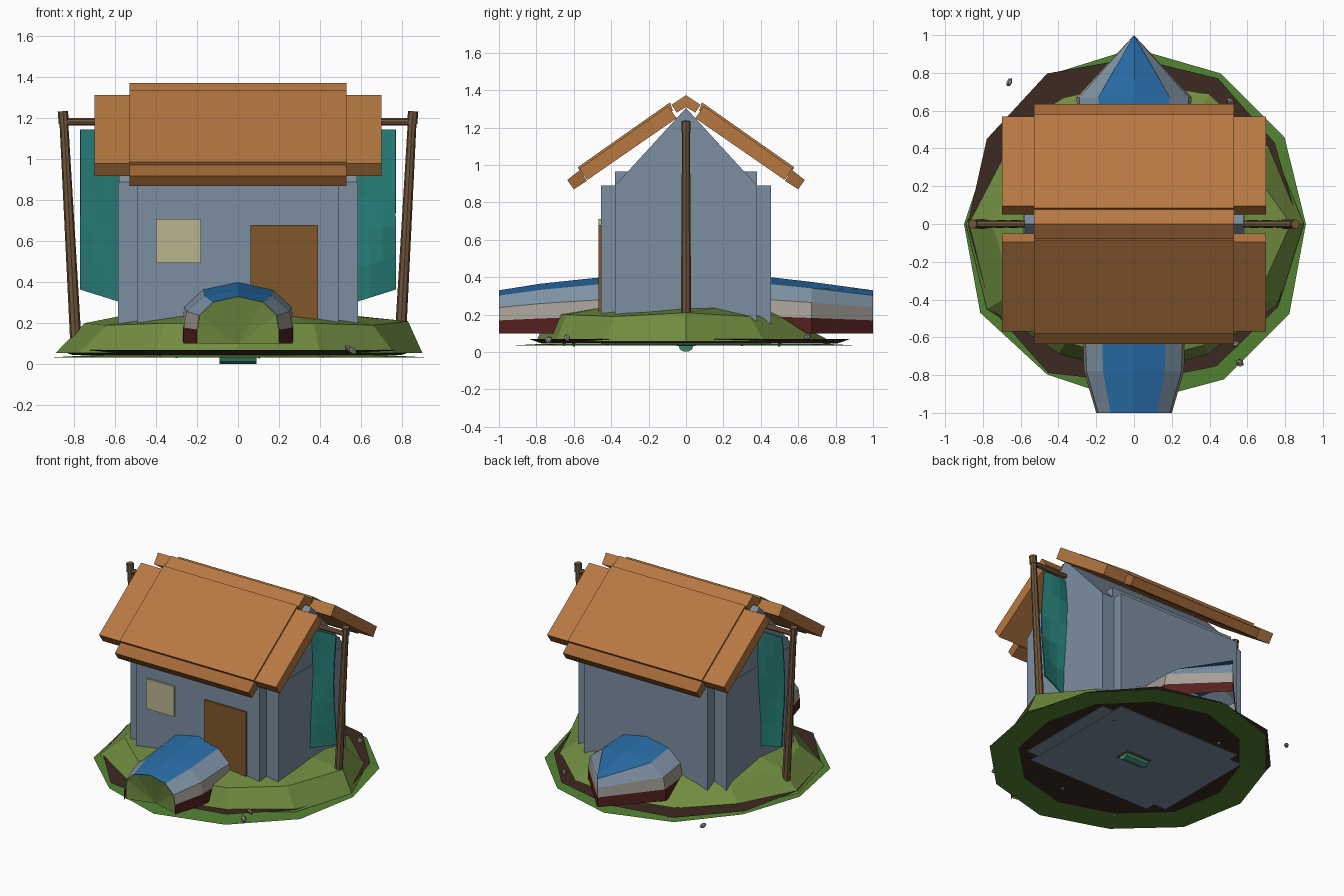
import bpy, math, random
from mathutils import Vector

if "Cube" in bpy.data.objects:
    bpy.data.objects.remove(bpy.data.objects["Cube"])

random.seed(4)


def mat(name, r, g, b):
    m = bpy.data.materials.new(name)
    m.diffuse_color = [(c / 255) ** 2.2 for c in (r, g, b)] + [1]
    m.use_nodes = True
    m.node_tree.nodes["Principled BSDF"].inputs["Base Color"].default_value = m.diffuse_color
    return m


GRASS = mat("grass", 112, 140, 66)
RIM = mat("rim_grass", 84, 130, 54)
DIRT = mat("dirt", 62, 46, 38)
WALL = mat("wall", 122, 141, 158)
ROOF = mat("roof", 182, 120, 68)
TRIM = mat("roof_trim", 160, 104, 58)
DOOR = mat("door", 128, 88, 46)
GLASS = mat("window", 186, 178, 142)
WOOD = mat("wood", 112, 86, 60)
CLOTH = mat("cloth", 42, 122, 116)
STONE = mat("stone", 140, 138, 132)
GREEN = mat("keel_green", 60, 130, 105)
BANDS = [mat("stream_red", 84, 38, 36), mat("stream_foam", 165, 158, 150),
         mat("stream_pale", 130, 150, 168), mat("stream_blue", 44, 108, 165)]


def mesh(name, verts, faces, *mats):
    me = bpy.data.meshes.new(name)
    me.from_pydata(verts, [], faces)
    for m in mats:
        me.materials.append(m)
    ob = bpy.data.objects.new(name, me)
    bpy.context.collection.objects.link(ob)
    return ob


def fix_normals(ob):
    import bmesh
    bm = bmesh.new()
    bm.from_mesh(ob.data)
    bmesh.ops.recalc_face_normals(bm, faces=bm.faces)
    bm.to_mesh(ob.data)
    bm.free()
    return ob


def loft(name, rings, m, cap_start=True, cap_end=True):
    """Join closed rings of equal length into a skin."""
    n = len(rings[0])
    verts = [v for r in rings for v in r]
    faces = [(k * n + i, k * n + (i + 1) % n, (k + 1) * n + (i + 1) % n, (k + 1) * n + i)
             for k in range(len(rings) - 1) for i in range(n)]
    if cap_start:
        faces.append(tuple(reversed(range(n))))
    if cap_end:
        faces.append(tuple(range(len(verts) - n, len(verts))))
    return fix_normals(mesh(name, verts, faces, m))


def prism(name, yz, x0, x1, m):
    return loft(name, [[(x, y, z) for y, z in yz] for x in (x0, x1)], m)


def box(name, x0, x1, y0, y1, z0, z1, m):
    return prism(name, [(y0, z0), (y1, z0), (y1, z1), (y0, z1)], x0, x1, m)


def rod(name, a, b, r0, r1, m, n=8):
    a, b = Vector(a), Vector(b)
    q = (b - a).to_track_quat('Z', 'Y')
    ring = [Vector((math.cos(t), math.sin(t), 0)) for t in (2 * math.pi * i / n for i in range(n))]
    return loft(name, [[p + q @ (v * r) for v in ring] for p, r in ((a, r0), (b, r1))], m)


def polar(radii, zs, k=1.0):
    n = len(radii)
    return [(k * r * math.cos(2 * math.pi * i / n), k * r * math.sin(2 * math.pi * i / n),
             zs[i] if isinstance(zs, list) else zs) for i, r in enumerate(radii)]


# island: grass rim, dirt plate and faceted mound
rim = [.91, .92, .92, .93, .91, .87, .90, .94, .92, .95, .95, .95]
loft("grass_rim", [polar(rim, .034), polar(rim, .044, .8)], RIM, False, False)
dirt = [.87, .86, .89, .88, .92, .90, .88, .88, .91, .84, .87, .88]
loft("dirt_plate", [polar(dirt, .046, .92), polar(dirt, .07)], DIRT)
low = [.90, .84, .82, .78, .79, .79, .89, .90, .80, .80, .80, .88]
mid = [.83, .68, .62, .58, .60, .66, .75, .74, .72, .74, .74, .76]
mid_z = [.21, .19, .17, .16, .17, .18, .20, .19, .20, .20, .20, .19]
top_z = [.24, .25, .23, .23, .23, .24, .25, .24, .24, .25, .24, .24]
loft("grass_mound", [polar(low, .055), polar(mid, mid_z), polar([.5] * 12, top_z),
                     polar([.15] * 12, .27)], GRASS)

# arched stream running through, open at front and pinched at back
HALF = [(1, 0), (1, .3), (.95, .6), (.62, .88), (0, 1)]
ARCH = HALF + [(-x, z) for x, z in HALF[-2::-1]]
SPANS = [(-1, .20, .33), (-.78, .265, .365), (-.45, .275, .40), (0, .28, .41),
         (.45, .29, .40), (.67, .305, .375), (1, 0, .33)]
arch = [[(fx * w, y, .1 + fz * (h - .1)) for fx, fz in ARCH] for y, w, h in SPANS]
n = len(ARCH)
faces = [(k * n + i, k * n + i + 1, (k + 1) * n + i + 1, (k + 1) * n + i)
         for k in range(len(SPANS) - 1) for i in range(n - 1)]
stream = mesh("stream", [v for r in arch for v in r], faces, *BANDS)
for p in stream.data.polygons:
    i = p.index % (n - 1)
    p.material_index = min(i, n - 2 - i)

# grassy bank filling the front mouth of the stream
mouth = [(x * .99, -.985, z) for x, y, z in arch[0]]
mesh("stream_bank", mouth + [(0, -.93, .1)], [(i, i + 1, n) for i in range(n - 1)], GRASS)

# house body: two crossing boxes, gable and loft
box("house_long_wall", -.49, .49, -.455, .455, .041, .89, WALL)
box("house_end_wall", -.585, .585, -.38, .38, .043, .89, WALL)
box("house_loft", -.50, .50, -.38, .38, .88, .965, WALL)
prism("gable", [(-.38, .89), (.38, .89), (0, 1.305)], -.58, .58, WALL)
box("door", .06, .39, -.468, -.45, .22, .68, DOOR)
box("window", -.40, -.18, -.468, -.45, .495, .71, GLASS)

# roof: mirrored slabs, raised centre panels, eave boards and ridge cap
for side, s in (("front", -1), ("back", 1)):
    def slope(name, pts, half, m):
        prism(f"{side}_{name}", [(s * y, z) for y, z in pts], -half, half, m)
    slope("roof_slab", [(.095, 1.315), (.57, .98), (.527, .92), (.05, 1.25)], .70, ROOF)
    slope("roof_panel", [(.085, 1.335), (.58, .987), (.55, .945), (.07, 1.29)], .53, ROOF)
    slope("eave_board", [(.565, .975), (.635, .92), (.60, .87), (.53, .915)], .53, TRIM)
prism("ridge_cap", [(0, 1.373), (.077, 1.322), (.05, 1.28), (0, 1.31), (-.05, 1.28),
                    (-.077, 1.322)], -.53, .53, ROOF)

# leaning poles, crossbars and hanging cloths on both ends
for side, s in (("left", -1), ("right", 1)):
    rod(f"{side}_pole", (s * .79, 0, .08), (s * .853, 0, 1.235), .028, .021, WOOD)
    rod(f"{side}_pole_cap", (s * .85, 0, 1.175), (s * .855, 0, 1.235), .025, .025, WOOD)
    rod(f"{side}_crossbar", (s * .50, 0, 1.183), (s * .865, 0, 1.183), .018, .018, WOOD)
    cols, rows = 3, 5
    pts = []
    for r in range(rows + 1):
        for c in range(cols + 1):
            u, v = c / cols, r / rows
            bottom = .305 + .06 * u
            pts.append((s * (.58 + .19 * u), .018 * math.sin(5 * v + 2.5 * u),
                        1.145 + (bottom - 1.145) * v))
    w = cols + 1
    cloth = mesh(f"{side}_cloth", pts,
                 [(r * w + c, r * w + c + 1, (r + 1) * w + c + 1, (r + 1) * w + c)
                  for r in range(rows) for c in range(cols)], CLOTH)
    sol = cloth.modifiers.new("thickness", 'SOLIDIFY')
    sol.thickness, sol.offset = .008, 0

# half-round keel under the island with small struts
keel = [(.04 * math.cos(a), .035 - .035 * math.sin(a)) for a in (math.pi * i / 5 for i in range(6))]
prism("keel", keel, -.09, .09, GREEN)
box("keel_plate", -.10, .10, -.05, .05, .033, .046, WOOD)

# scattered stones
SPOTS = [(-.66, .75, .05), (.51, .65, .08), (.54, -.635, .075), (.56, -.735, .065),
         (-.38, -.65, .045), (.42, .3, .042), (-.3, .5, .042), (.1, -.6, .042)]
for i, (x, y, z) in enumerate(SPOTS):
    bpy.ops.mesh.primitive_ico_sphere_add(subdivisions=1, radius=.026, location=(x, y, z))
    ob = bpy.context.object
    ob.name = f"stone_{i + 1}"
    ob.rotation_euler = [random.uniform(0, 3) for _ in range(3)]
    ob.scale = (1, random.uniform(.5, .9), random.uniform(.6, 1)) if i < 4 else (.6, .4, .4)
    ob.data.materials.append(STONE)
